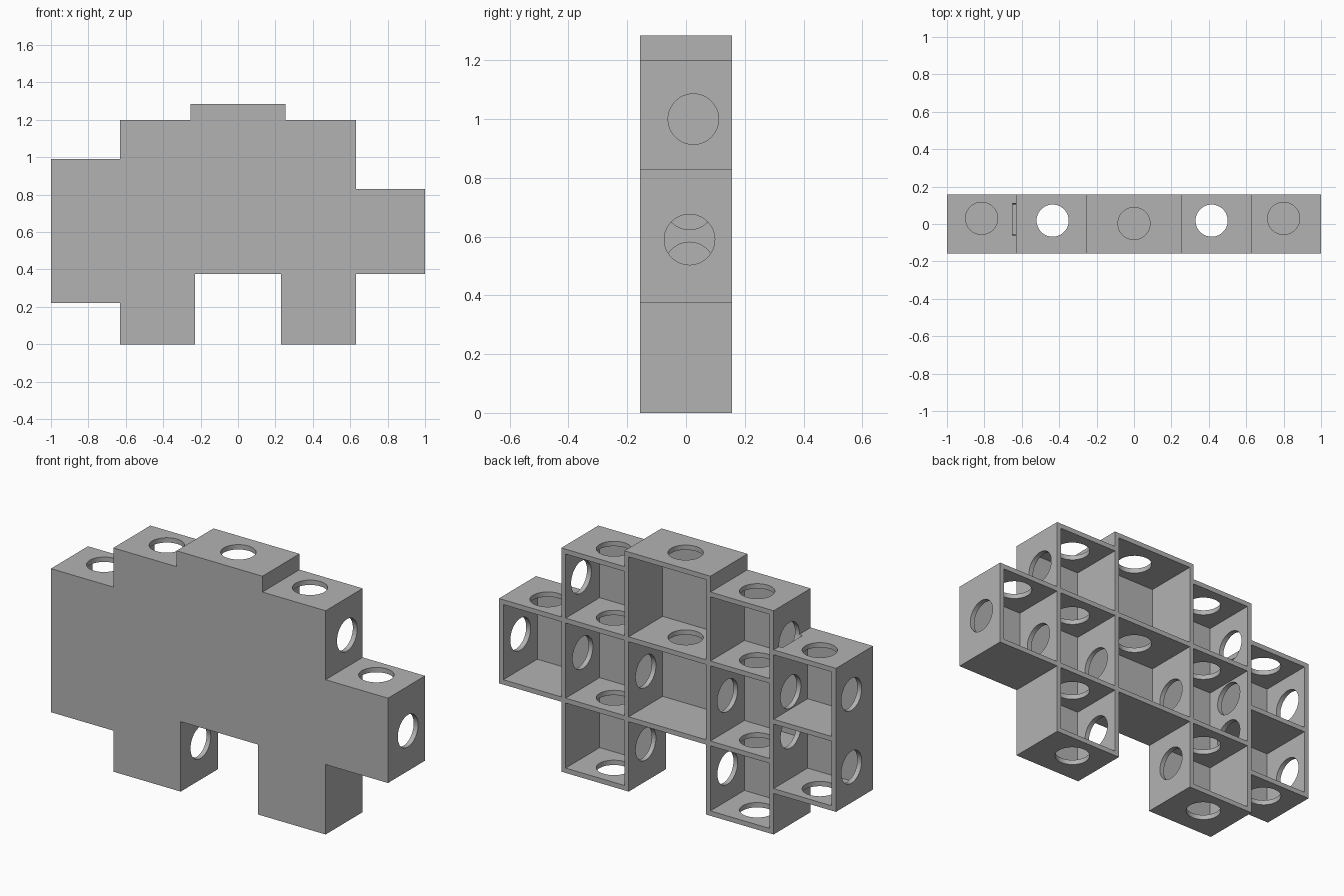
import bpy, bmesh, math
from mathutils import Matrix, Vector

if "Cube" in bpy.data.objects:
    bpy.data.objects.remove(bpy.data.objects["Cube"])

T = 0.026            # wall thickness
D = 0.157            # half depth
R = 0.086            # hole radius

grey = bpy.data.materials.new("light_grey")
grey.diffuse_color = (0.45, 0.45, 0.45, 1)
grey.use_nodes = True
grey.node_tree.nodes["Principled BSDF"].inputs["Base Color"].default_value = grey.diffuse_color


def make_object(name, bm):
    bmesh.ops.recalc_face_normals(bm, faces=bm.faces)
    mesh = bpy.data.meshes.new(name)
    bm.to_mesh(mesh)
    bm.free()
    mesh.materials.append(grey)
    obj = bpy.data.objects.new(name, mesh)
    bpy.context.collection.objects.link(obj)
    return obj


def add_box(bm, x0, x1, y0, y1, z0, z1):
    size = Matrix.Diagonal((x1 - x0, y1 - y0, z1 - z0, 1))
    centre = Vector((x0 + x1, y0 + y1, z0 + z1)) / 2
    bmesh.ops.create_cube(bm, size=1, matrix=Matrix.Translation(centre) @ size)


def add_hole(bm, centre, axis):
    rot = Matrix.Rotation(math.pi / 2, 4, 'Y') if axis == 'X' else Matrix()
    bmesh.ops.create_cone(bm, cap_ends=True, segments=48, radius1=R, radius2=R,
                          depth=T + 0.04, matrix=Matrix.Translation(centre) @ rot)


# Stepped outline extruded through the depth
outline = [(-1, .22), (-.63, .22), (-.63, 0), (-.23, 0), (-.23, .375),
           (.23, .375), (.23, 0), (.63, 0), (.63, .375), (1, .375),
           (1, .83), (.63, .83), (.63, 1.2), (.255, 1.2), (.255, 1.285),
           (-.255, 1.285), (-.255, 1.2), (-.63, 1.2), (-.63, .99), (-1, .99)]
bm = bmesh.new()
face = bm.faces.new([bm.verts.new((x, -D, z)) for x, z in outline])
ext = bmesh.ops.extrude_face_region(bm, geom=[face])
bmesh.ops.translate(bm, vec=(0, 2 * D, 0),
                    verts=[v for v in ext["geom"] if isinstance(v, bmesh.types.BMVert)])
shelf = make_object("shelf", bm)

# Compartments, open at the back: x range and list of z ranges
rows = [(T, .375), (.375 + T, .83 - T), (.83, 1.2 - T)]
columns = [(-1 + T, -.63, [(.22 + T, .592), (.592 + T, .99 - T)]),
           (-.63 + T, -.255, rows),
           (-.23, .23, [rows[1], (.83, 1.285 - T)]),
           (.255, .63 - T, rows),
           (.63, 1 - T, [rows[1]])]
bm = bmesh.new()
for x0, x1, cells in columns:
    for z0, z1 in cells:
        add_box(bm, x0, x1, -D + T, D + 0.1, z0, z1)
pockets = make_object("pocket_cutter", bm)

bm = bmesh.new()
h = T / 2
# Holes through tops, shelves and bottoms: x, y, wall centre heights
for x, y, heights in [(-.815, .03, [.22 + h, .99 - h]),
                      (-.435, .018, [h, .375 + h, .83 - h, 1.2 - h]),
                      (0, .003, [.83 - h, 1.285 - h]),
                      (.415, .018, [h, .375 + h, .83 - h, 1.2 - h]),
                      (.80, .03, [.83 - h])]:
    for z in heights:
        add_hole(bm, (x, y, z), 'Z')
# Holes through upright walls: wall centre x, y, heights
for x, y, heights in [(-1 + h, .025, [.41, .80]),
                      (-.63 + h, .012, [.495, .71]),
                      (-.63 + h, .025, [1.0]),
                      (-.255 + h, .012, [.20, .59]),
                      (.255 - h, .012, [.20, .59]),
                      (.63 - h, .012, [.59]),
                      (.63 - h, .025, [1.0]),
                      (1 - h, .012, [.59])]:
    for z in heights:
        add_hole(bm, (x, y, z), 'X')
holes = make_object("hole_cutter", bm)

# Cut the compartments, then the round holes
bpy.context.view_layer.objects.active = shelf
shelf.select_set(True)
for cutter in (pockets, holes):
    mod = shelf.modifiers.new("cut", 'BOOLEAN')
    mod.operation = 'DIFFERENCE'
    mod.solver = 'EXACT'
    mod.object = cutter
    bpy.ops.object.modifier_apply(modifier=mod.name)
    bpy.data.objects.remove(cutter, do_unlink=True)

bpy.ops.object.shade_smooth_by_angle(angle=math.radians(30))
